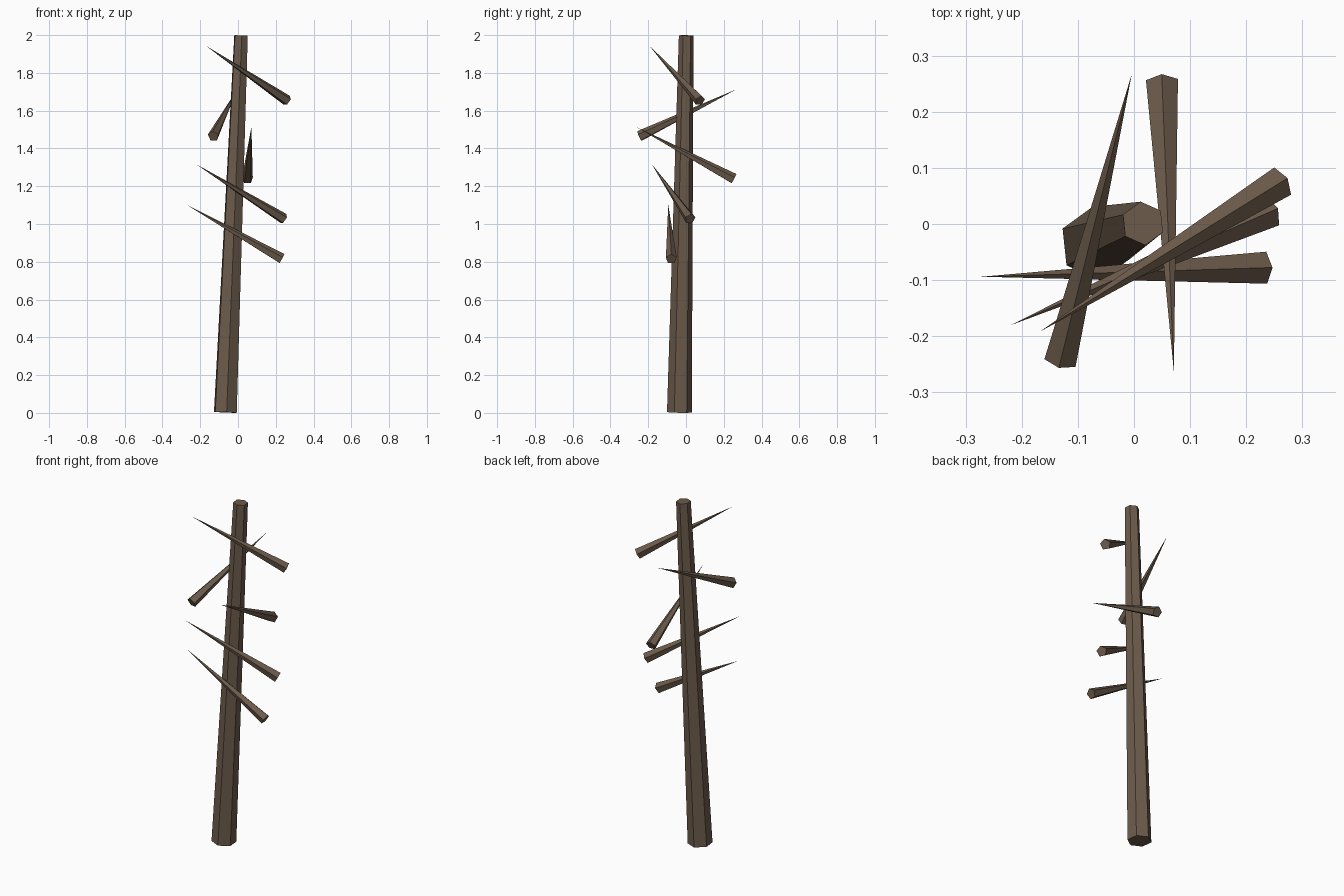
import bpy, bmesh, math
from mathutils import Vector

if "Cube" in bpy.data.objects:
    bpy.data.objects.remove(bpy.data.objects["Cube"])

bark = bpy.data.materials.new("bark")
bark.diffuse_color = (0.15, 0.105, 0.07, 1)
bark.use_nodes = True
bark.node_tree.nodes["Principled BSDF"].inputs["Base Color"].default_value = bark.diffuse_color


def tapered(name, start, end, r1, r2, sides, ref):
    """Faceted taper from start to end, one corner turned toward ref."""
    a, b = Vector(start), Vector(end)
    axis = (b - a).normalized()
    u = Vector(ref)
    u = (u - axis * u.dot(axis)).normalized()
    v = axis.cross(u)

    def ring(c, r):
        out = []
        for i in range(sides):
            t = 2 * math.pi * i / sides
            out.append(bm.verts.new(c + (u * math.cos(t) + v * math.sin(t)) * r))
        return out

    bm = bmesh.new()
    low = ring(a, r1)
    bm.faces.new(low[::-1])
    if r2 > 0:
        high = ring(b, r2)
        bm.faces.new(high)
    else:
        tip = bm.verts.new(b)
    for i in range(sides):
        j = (i + 1) % sides
        if r2 > 0:
            bm.faces.new((low[i], low[j], high[j], high[i]))
        else:
            bm.faces.new((low[i], low[j], tip))
    mesh = bpy.data.meshes.new(name)
    bm.to_mesh(mesh)
    bm.free()
    mesh.materials.append(bark)
    ob = bpy.data.objects.new(name, mesh)
    bpy.context.collection.objects.link(ob)
    return ob


# Leaning six-sided trunk
t = math.radians(96)
tapered("trunk", (-0.067, -0.035, 0.003), (0.016, 0.001, 1.998),
        0.066, 0.039, 6, (math.cos(t), math.sin(t), 0))

# Five-sided spikes through the trunk: thick end, pointed end
branches = [
    ((0.232, -0.078, 0.815), (-0.272, -0.094, 1.102)),
    ((0.243, 0.022, 1.027), (-0.219, -0.180, 1.315)),
    ((0.050, 0.253, 1.238), (0.071, -0.263, 1.514)),
    ((-0.131, -0.244, 1.465), (-0.004, 0.267, 1.713)),
    ((0.261, 0.074, 1.653), (-0.168, -0.192, 1.942)),
]
for i, (base, tip) in enumerate(branches):
    tapered(f"branch_{i + 1}", base, tip, 0.03, 0, 5, (0, 0, 1))
